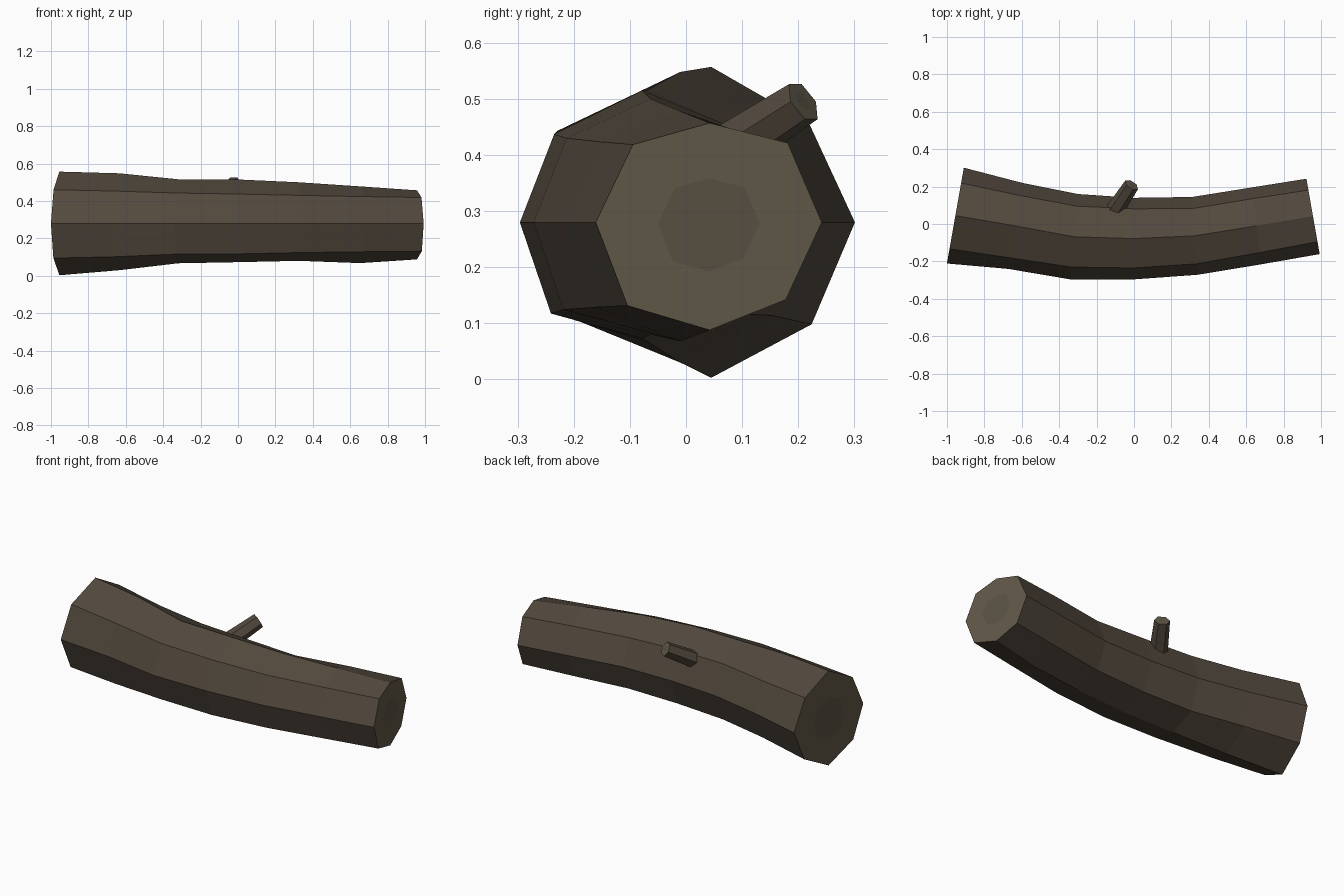
import bpy, bmesh
from math import cos, sin, radians, tau
from mathutils import Vector

if "Cube" in bpy.data.objects:
    bpy.data.objects.remove(bpy.data.objects["Cube"])


def material(name, rgb):
    m = bpy.data.materials.new(name)
    m.diffuse_color = (*rgb, 1)
    m.use_nodes = True
    m.node_tree.nodes["Principled BSDF"].inputs["Base Color"].default_value = m.diffuse_color
    return m


MATS = [material("bark", (0.085, 0.066, 0.047)),
        material("cut_wood", (0.122, 0.103, 0.067)),
        material("heartwood", (0.103, 0.087, 0.058))]


def cap(bm, ring, scale):
    # flat cut end: outer band plus a darker core
    n = len(ring)
    c = sum((v.co for v in ring), Vector()) / n
    inner = [bm.verts.new(c.lerp(v.co, scale)) for v in ring]
    for i in range(n):
        j = (i + 1) % n
        bm.faces.new((ring[i], ring[j], inner[j], inner[i])).material_index = 1
    bm.faces.new(inner).material_index = 2


def loft(name, rings, core):
    # skin a row of rings and close both ends
    bm = bmesh.new()
    rows = [[bm.verts.new(p) for p in r] for r in rings]
    n = len(rows[0])
    for a, b in zip(rows, rows[1:]):
        for i in range(n):
            j = (i + 1) % n
            bm.faces.new((a[i], a[j], b[j], b[i]))
    cap(bm, rows[0], core)
    cap(bm, rows[-1], core)
    bmesh.ops.recalc_face_normals(bm, faces=bm.faces)
    me = bpy.data.meshes.new(name)
    bm.to_mesh(me)
    bm.free()
    for m in MATS:
        me.materials.append(m)
    ob = bpy.data.objects.new(name, me)
    bpy.context.collection.objects.link(ob)
    return ob


# log trunk sections: x, y, turn, then radii from back over the top to front and under
SECTIONS = [
    (-0.955, 0.045, 10, (.26, .250, .277, .255, .26, .262, .277, .257)),
    (-0.635, -0.010, 9, (.233, .232, .268, .245, .233, .252, .250, .235)),
    (-0.320, -0.068, 5, (.229, .232, .236, .230, .229, .232, .213, .230)),
    (0.000, -0.078, 0, (.218, .225, .235, .222, .218, .230, .207, .222)),
    (0.325, -0.063, -4, (.208, .207, .220, .212, .209, .220, .200, .212)),
    (0.655, -0.010, -7, (.207, .208, .198, .203, .207, .214, .212, .205)),
    (0.957, 0.042, -10, (.203, .200, .177, .196, .206, .210, .192, .195)),
]
rings = []
for x, y, turn, radii in SECTIONS:
    side = Vector((sin(radians(turn)), cos(radians(turn)), 0))
    rings.append([Vector((x, y, 0.28)) + side * r * cos(tau * i / 8)
                  + Vector((0, 0, r * sin(tau * i / 8))) for i, r in enumerate(radii)])
loft("log_trunk", rings, 0.45)

# broken branch stub
base, tip = Vector((-0.105, 0.07, 0.405)), Vector((-0.013, 0.209, 0.495))
q = (tip - base).to_track_quat('Z', 'Y')
rings = [[p + q @ Vector((r * cos(tau * i / 6), r * sin(tau * i / 6), 0)) for i in range(6)]
         for p, r in ((base, 0.048), (tip, 0.041))]
loft("branch_stub", rings, 0.45)
